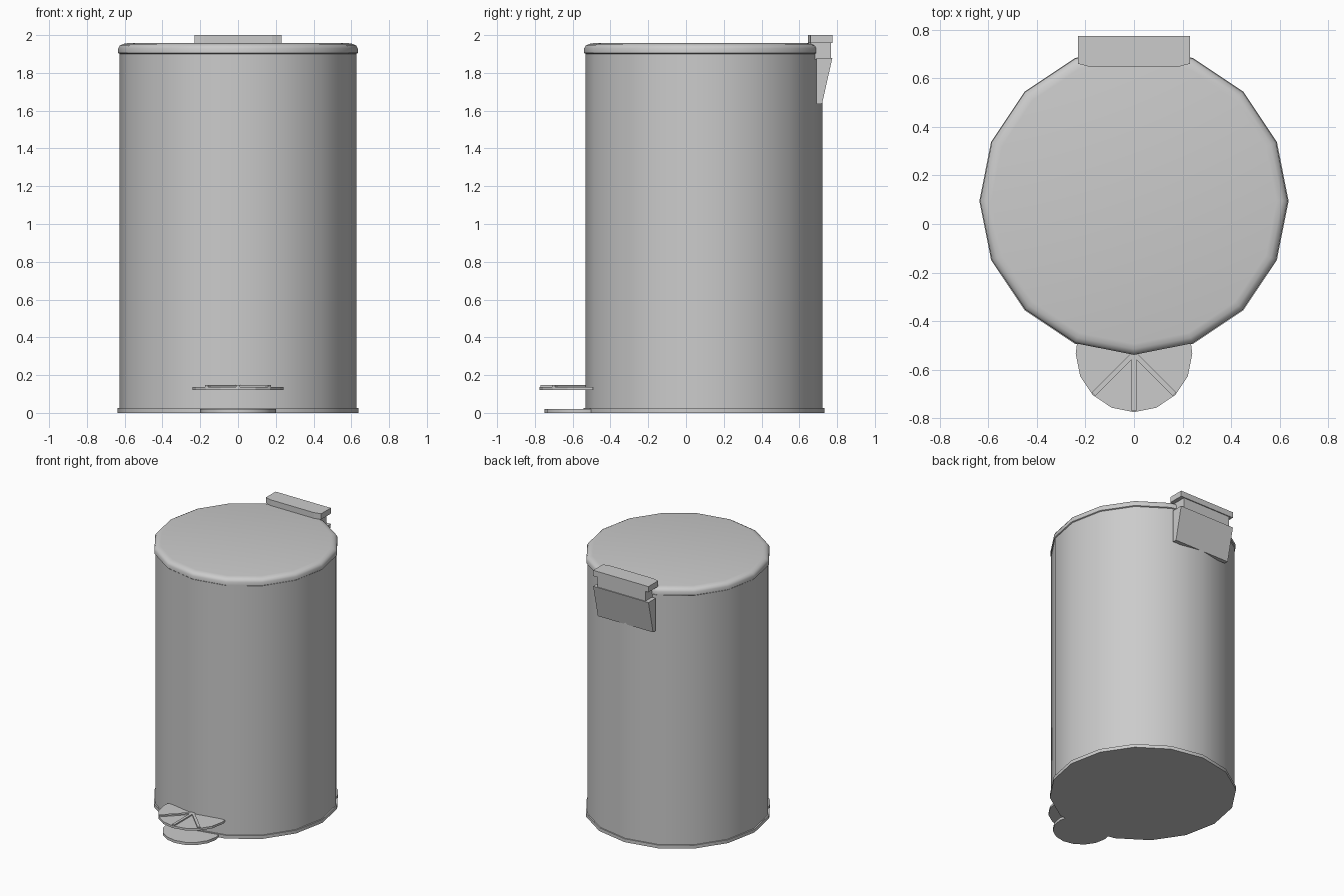
import bpy, bmesh, math

if "Cube" in bpy.data.objects:
    bpy.data.objects.remove(bpy.data.objects["Cube"])

SIDES = 16
CY = 0.095          # centre of the bin in y


def make(name, bm, smooth=None):
    bmesh.ops.recalc_face_normals(bm, faces=bm.faces)
    me = bpy.data.meshes.new(name)
    bm.to_mesh(me)
    bm.free()
    ob = bpy.data.objects.new(name, me)
    bpy.context.collection.objects.link(ob)
    if smooth:
        bpy.ops.object.select_all(action='DESELECT')
        ob.select_set(True)
        bpy.context.view_layer.objects.active = ob
        bpy.ops.object.shade_smooth_by_angle(angle=math.radians(smooth))
    return ob


def lathe(name, profile, cy, smooth=None):
    """Closed 16-sided solid from (radius, z) rings."""
    bm = bmesh.new()
    rings = []
    for r, z in profile:
        rings.append([bm.verts.new((r * math.cos(2 * math.pi * i / SIDES),
                                    cy + r * math.sin(2 * math.pi * i / SIDES), z))
                      for i in range(SIDES)])
    for a, b in zip(rings, rings[1:]):
        for i in range(SIDES):
            j = (i + 1) % SIDES
            bm.faces.new((a[i], a[j], b[j], b[i]))
    bm.faces.new(rings[0])
    bm.faces.new(rings[-1])
    return make(name, bm, smooth)


def prism(name, outline, lo, hi, axis='z'):
    """Extrude an outline: (x, y) along z, or (y, z) along x."""
    bm = bmesh.new()
    pts = [(a, b, lo) if axis == 'z' else (lo, a, b) for a, b in outline]
    face = bm.faces.new([bm.verts.new(p) for p in pts])
    ext = bmesh.ops.extrude_face_region(bm, geom=[face])
    d = hi - lo
    bmesh.ops.translate(bm, verts=[v for v in ext['geom'] if isinstance(v, bmesh.types.BMVert)],
                        vec=(0, 0, d) if axis == 'z' else (d, 0, 0))
    return make(name, bm)


# Bin: base rim, body, rounded lid
lathe("base_rim", [(0.637, 0), (0.637, 0.025), (0.625, 0.025)], CY, 35)
lathe("body", [(0.628, 0.01), (0.628, 1.90)], CY, 35)
lathe("lid", [(0.62, 1.897), (0.634, 1.905), (0.634, 1.93), (0.626, 1.944),
              (0.61, 1.953), (0.588, 1.957)], CY, 50)

# Round stabilising foot under the pedal
lathe("front_foot", [(0.2, 0), (0.2, 0.02)], -0.55, 35)

# Half-round pedal plate
plate = [(0.24 * math.cos(a), -0.535 + 0.24 * math.sin(a))
         for a in [math.pi + math.pi * i / 8 for i in range(9)]]
prism("pedal", plate + [(0.235, -0.493), (-0.235, -0.493)], 0.122, 0.138)

# Three ribs fanning out on the pedal
for n, deg in (("left", 225), ("centre", 270), ("right", 315)):
    a = math.radians(deg)
    dx, dy = math.cos(a), math.sin(a)
    w = 0.01
    out = [(r * dx - s * w * dy, -0.535 + r * dy + s * w * dx)
           for r, s in ((0.0, -1), (0.236, -1), (0.236, 1), (0.0, 1))]
    prism("pedal_rib_" + n, out, 0.136, 0.147)

# Rear hinge: cap, recessed neck, tapered housing
prism("hinge_cap", [(-0.23, 0.66), (-0.18, 0.647), (0.18, 0.647), (0.23, 0.66),
                    (0.23, 0.775), (-0.23, 0.775)], 1.957, 2.0)
prism("hinge_neck", [(0.66, 1.87), (0.768, 1.87), (0.768, 1.96), (0.66, 1.96)], -0.2, 0.2, 'x')
prism("hinge_housing", [(0.69, 1.635), (0.72, 1.635), (0.775, 1.88), (0.69, 1.88)],
      -0.23, 0.23, 'x')
